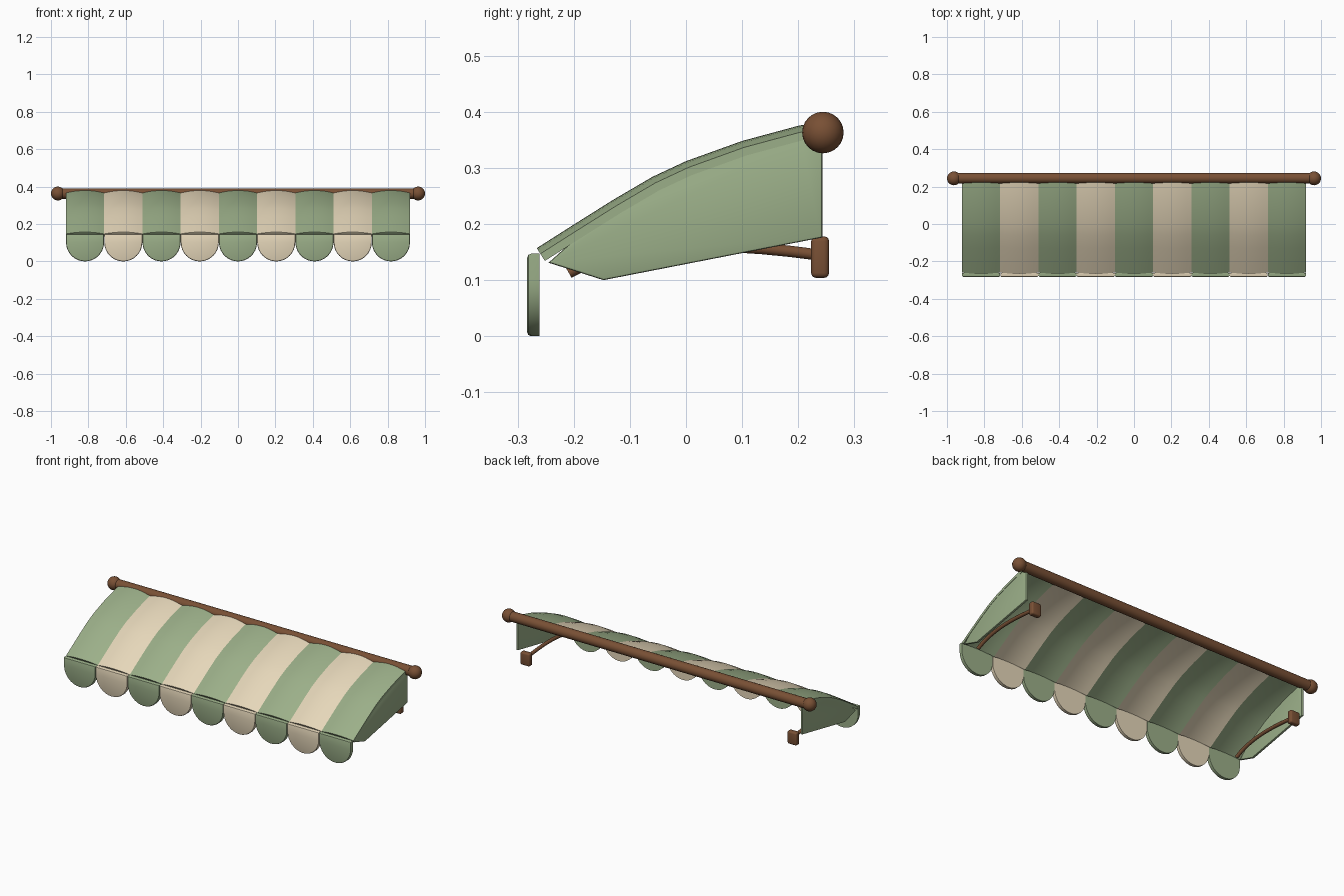
import bpy, bmesh, math
from mathutils import Vector

if "Cube" in bpy.data.objects:
    bpy.data.objects.remove(bpy.data.objects["Cube"])


def material(name, rgb):
    m = bpy.data.materials.new(name)
    m.diffuse_color = (*rgb, 1)
    m.use_nodes = True
    m.node_tree.nodes["Principled BSDF"].inputs["Base Color"].default_value = m.diffuse_color
    return m


GREEN = material("green_cloth", (0.33, 0.43, 0.25))
CREAM = material("cream_cloth", (0.79, 0.68, 0.49))
WOOD = material("brown_wood", (0.19, 0.08, 0.035))


def finish(name, bm, mat, angle=35):
    bmesh.ops.recalc_face_normals(bm, faces=bm.faces)
    me = bpy.data.meshes.new(name)
    bm.to_mesh(me)
    bm.free()
    me.materials.append(mat)
    ob = bpy.data.objects.new(name, me)
    bpy.context.collection.objects.link(ob)
    bpy.ops.object.select_all(action='DESELECT')
    ob.select_set(True)
    bpy.context.view_layer.objects.active = ob
    bpy.ops.object.shade_smooth_by_angle(angle=math.radians(angle))
    return ob


def prism(name, pts, vec, mat, bevel, front_only=False):
    """Extrude an outline along vec and round its rims."""
    bm = bmesh.new()
    face = bm.faces.new([bm.verts.new(p) for p in pts])
    rim = list(face.edges)
    ext = bmesh.ops.extrude_face_region(bm, geom=[face], use_keep_orig=True)
    new = [g for g in ext['geom'] if isinstance(g, bmesh.types.BMVert)]
    bmesh.ops.translate(bm, verts=new, vec=vec)
    if not front_only:
        rim += [g for g in ext['geom'] if isinstance(g, bmesh.types.BMEdge)]
    bmesh.ops.bevel(bm, geom=rim, offset=bevel, segments=2, profile=0.5,
                    affect='EDGES', clamp_overlap=True)
    return finish(name, bm, mat)


# canopy crest line (y, z), front to back
CREST = [(-0.266, 0.157), (-0.2, 0.199), (-0.13, 0.243), (-0.06, 0.284),
         (0.0, 0.312), (0.1, 0.348), (0.2, 0.375), (0.243, 0.383)]
NORMALS = []
for i in range(len(CREST)):
    a, b = CREST[max(i - 1, 0)], CREST[min(i + 1, len(CREST) - 1)]
    NORMALS.append(Vector((a[1] - b[1], b[0] - a[0])).normalized())


def offset_line(d):
    return [Vector(p) - n * d for p, n in zip(CREST, NORMALS)]


STRIPES, HALF, BULGE, THICK = 9, 0.92, 0.012, 0.015
W = 2 * HALF / STRIPES

for s in range(STRIPES):
    mat = CREAM if s % 2 else GREEN
    cx = -HALF + W * (s + 0.5)

    # arched cloth stripe with thickness
    bm = bmesh.new()
    cols = 8
    layers = []
    for thick in (0, THICK):
        grid = []
        for c in range(cols + 1):
            u = 2 * c / cols - 1
            line = offset_line(BULGE * u * u + thick)
            grid.append([bm.verts.new((cx + u * W / 2, p.x, p.y)) for p in line])
        layers.append(grid)
    rows = len(CREST)
    for g in layers:
        for c in range(cols):
            for r in range(rows - 1):
                bm.faces.new((g[c][r], g[c + 1][r], g[c + 1][r + 1], g[c][r + 1]))
    t, b = layers
    for c in range(cols):
        for r in (0, rows - 1):
            bm.faces.new((t[c][r], t[c + 1][r], b[c + 1][r], b[c][r]))
    for r in range(rows - 1):
        for c in (0, cols):
            bm.faces.new((t[c][r], t[c][r + 1], b[c][r + 1], b[c][r]))
    finish(f"canopy_stripe_{s + 1}", bm, mat)

    # hanging valance flap with a round lower end
    rad = W / 2 - 0.0005
    pts = [(cx - rad, -0.283, 0.147)]
    for k in range(17):
        a = math.pi + math.pi * k / 16
        pts.append((cx + rad * math.cos(a), -0.283, rad + rad * math.sin(a)))
    pts.append((cx + rad, -0.283, 0.147))
    prism(f"valance_flap_{s + 1}", pts, (0, 0.022, 0), mat, 0.007, True)


def cylinder_x(name, length, radius, loc, mat):
    bm = bmesh.new()
    bmesh.ops.create_cone(bm, cap_ends=True, segments=20, radius1=radius,
                          radius2=radius, depth=length)
    ob = finish(name, bm, mat)
    ob.rotation_euler = (0, math.pi / 2, 0)
    ob.location = loc


# wall rod
cylinder_x("wall_rod", 1.93, 0.028, (0, 0.245, 0.363), WOOD)

for side, sx in (("left", -1), ("right", 1)):
    # rod end ball
    bm = bmesh.new()
    bmesh.ops.create_uvsphere(bm, u_segments=20, v_segments=12, radius=0.037)
    finish(f"{side}_rod_ball", bm, WOOD).location = (sx * 0.963, 0.244, 0.363)

    # side cloth panel under the canopy edge
    top = offset_line(BULGE + THICK * 0.6)[1:]
    outline = [(-0.147, 0.1), (-0.245, 0.131)] + [tuple(p) for p in top[:-1]]
    outline += [(0.243, 0.36), (0.243, 0.176)]
    prism(f"{side}_side_panel", [(sx * 0.918, y, z) for y, z in outline],
          (-sx * 0.014, 0, 0), GREEN, 0.004)

    # bracket wall plate
    bm = bmesh.new()
    bmesh.ops.create_cube(bm, size=1)
    bmesh.ops.scale(bm, verts=bm.verts, vec=(0.06, 0.032, 0.074))
    bmesh.ops.bevel(bm, geom=bm.edges[:], offset=0.009, segments=3,
                    profile=0.5, affect='EDGES')
    finish(f"{side}_bracket_plate", bm, WOOD).location = (sx * 0.855, 0.239, 0.141)

    # curved support arm swept along a quadratic arc
    p0, p1, p2 = Vector((0.235, 0.145)), Vector((-0.076, 0.188)), Vector((-0.209, 0.113))
    bm = bmesh.new()
    rings = []
    for i in range(13):
        t = i / 12
        p = p0 * (1 - t) ** 2 + p1 * 2 * t * (1 - t) + p2 * t * t
        d = ((p1 - p0) * (1 - t) + (p2 - p1) * t).normalized()
        ring = []
        for k in range(12):
            a = 2 * math.pi * k / 12
            q = p + Vector((-d.y, d.x)) * 0.01 * math.sin(a)
            ring.append(bm.verts.new((sx * 0.855 + 0.01 * math.cos(a), q.x, q.y)))
        rings.append(ring)
    for r0, r1 in zip(rings, rings[1:]):
        for k in range(12):
            j = (k + 1) % 12
            bm.faces.new((r0[k], r0[j], r1[j], r1[k]))
    bm.faces.new(rings[0])
    bm.faces.new(rings[-1])
    finish(f"{side}_support_arm", bm, WOOD)
